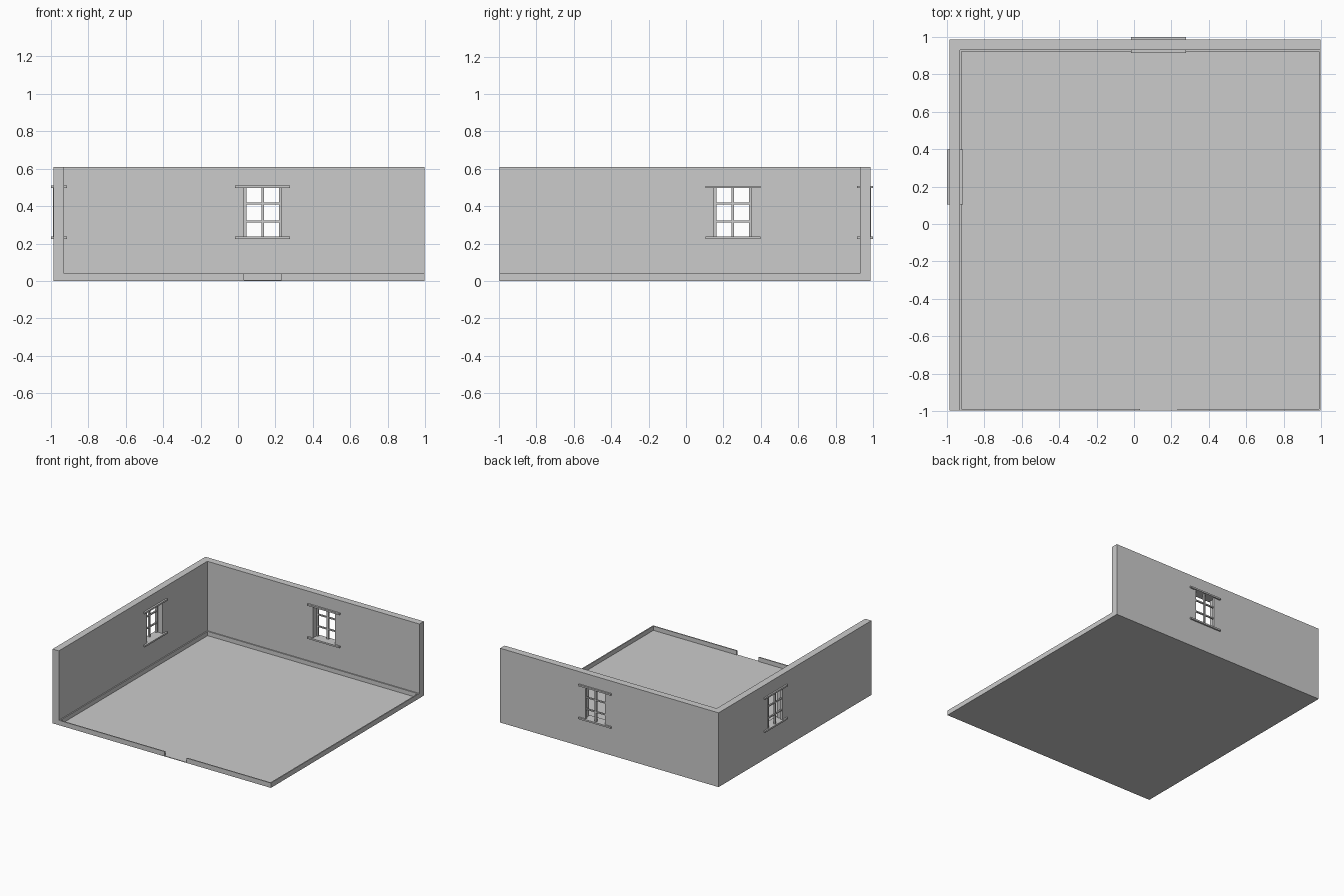
import bpy, bmesh
from mathutils import Matrix, Vector
from math import pi

cube = bpy.data.objects.get("Cube")
if cube:
    bpy.data.objects.remove(cube, do_unlink=True)

grey = bpy.data.materials.new("plain grey")
grey.use_nodes = True
grey.diffuse_color = (0.6, 0.6, 0.6, 1)
grey.node_tree.nodes["Principled BSDF"].inputs["Base Color"].default_value = (0.6, 0.6, 0.6, 1)

OUT, IN, EDGE = 0.987, 0.93, 0.997     # wall outer face, wall inner face, open edge
TOP, SKIRT, SLAB = 0.61, 0.04, 0.005   # wall, skirting and floor heights
HALF, LOW, HIGH = 0.1, 0.23, 0.5       # window half width, bottom and top
BACK_C, SIDE_C = 0.132, 0.25           # window centres along each wall
TURN = Matrix.Rotation(pi / 2, 4, "Z")  # swings the back wall round to the side


def finish(name, bm, matrix=Matrix()):
    bm.transform(matrix)
    bmesh.ops.recalc_face_normals(bm, faces=bm.faces)
    mesh = bpy.data.meshes.new(name)
    bm.to_mesh(mesh)
    bm.free()
    mesh.materials.append(grey)
    obj = bpy.data.objects.new(name, mesh)
    bpy.context.collection.objects.link(obj)


def box(name, x, y, z, matrix=Matrix()):
    bm = bmesh.new()
    bmesh.ops.create_cube(bm, size=1)
    lo, hi = Vector((x[0], y[0], z[0])), Vector((x[1], y[1], z[1]))
    for v in bm.verts:
        v.co = (lo + hi) / 2 + Matrix.Diagonal(hi - lo) @ v.co
    finish(name, bm, matrix)


def rect(x, z):
    return [(x[0], z[0]), (x[1], z[0]), (x[1], z[1]), (x[0], z[1])]


def wall(name, x, centre, matrix):
    # Solid wall with a rectangular window opening
    bm = bmesh.new()
    loops = [[bm.verts.new((px, y, pz)) for px, pz in r]
             for y in (IN, OUT)
             for r in (rect(x, (0, TOP)), rect((centre - HALF, centre + HALF), (LOW, HIGH)))]
    outer_in, hole_in, outer_out, hole_out = loops
    for a, b in ((outer_in, hole_in), (outer_out, hole_out),
                 (outer_in, outer_out), (hole_in, hole_out)):
        for i in range(4):
            j = (i + 1) % 4
            bm.faces.new((a[i], a[j], b[j], b[i]))
    finish(name, bm, matrix)


def window(prefix, c, matrix):
    # Sill and lintel run through the wall and project on both sides
    for part, z in (("sill", 0.225), ("lintel", 0.496)):
        box(f"{prefix}_{part}", (c - 0.147, c + 0.147), (0.915, 1.0), (z, z + 0.013), matrix)
    # Slim frame and glazing bars near the outer face
    for part, x in (("frame_a", -0.094), ("mullion", 0), ("frame_b", 0.094)):
        box(f"{prefix}_{part}", (c + x - 0.007, c + x + 0.007), (0.973, 0.989), (LOW, HIGH), matrix)
    for part, z in (("lower_bar", 0.318), ("upper_bar", 0.414)):
        box(f"{prefix}_{part}", (c - HALF, c + HALF), (0.975, 0.987), (z - 0.005, z + 0.005), matrix)


# Floor
box("floor", (-OUT, EDGE), (-EDGE, OUT), (0, SLAB))

# Walls and windows; turned, the wall's +x becomes +y and its outside faces -x
wall("back_wall", (-OUT, EDGE), BACK_C, Matrix())
window("back_window", BACK_C, Matrix())
wall("side_wall", (-EDGE, IN), SIDE_C, TURN)
window("side_window", SIDE_C, TURN)

# Skirting on all four sides, with a doorway gap at the front
T = 0.009
box("back_skirting", (-IN, EDGE), (IN - T, IN), (0, SKIRT))
box("right_skirting", (-IN, -IN + T), (-EDGE, IN), (0, SKIRT))
box("left_skirting", (EDGE - T, EDGE), (-EDGE, IN), (0, SKIRT))
box("front_skirting_a", (-IN, BACK_C - HALF), (-EDGE, -EDGE + T), (0, SKIRT))
box("front_skirting_b", (BACK_C + HALF, EDGE), (-EDGE, -EDGE + T), (0, SKIRT))
